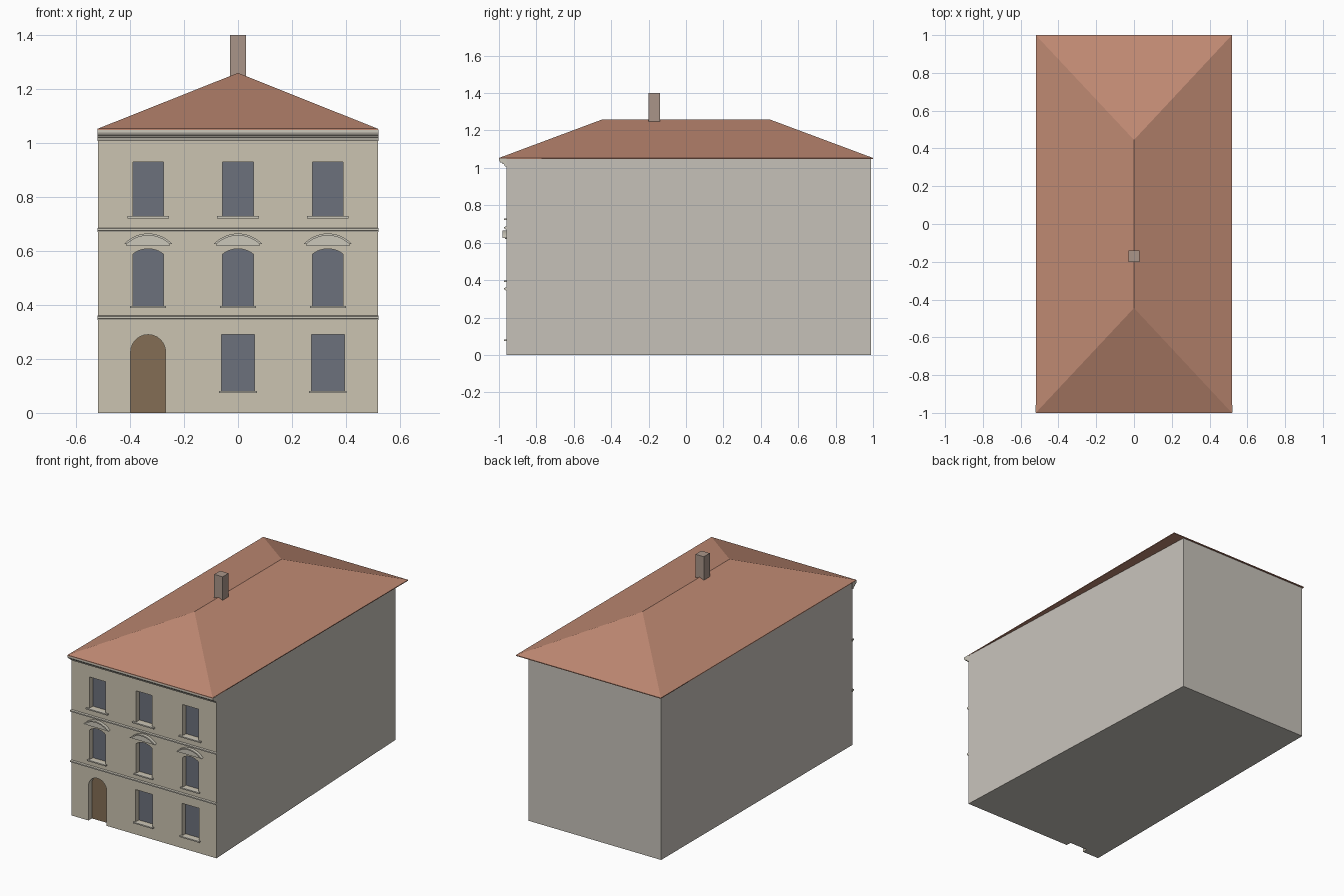
import bpy, bmesh, math
from mathutils import Vector

if "Cube" in bpy.data.objects:
    bpy.data.objects.remove(bpy.data.objects["Cube"])

FRONT, BACK, HALF, EAVE = -0.96, 0.99, 0.518, 1.05
COLS = (-0.333, 0.0, 0.333)


def mat(name, r, g, b):
    m = bpy.data.materials.new(name)
    m.diffuse_color = (r, g, b, 1)
    m.use_nodes = True
    m.node_tree.nodes["Principled BSDF"].inputs["Base Color"].default_value = m.diffuse_color
    return m


FACADE = mat("facade_plaster", 0.60, 0.55, 0.44)
SIDE = mat("side_plaster", 0.57, 0.54, 0.49)
TRIM = mat("trim_stone", 0.60, 0.57, 0.49)
TILE = mat("roof_tile", 0.52, 0.25, 0.17)
GLASS = mat("window_glass", 0.15, 0.165, 0.20)
WOOD = mat("door_wood", 0.23, 0.155, 0.09)
BRICK = mat("chimney_brick", 0.40, 0.30, 0.25)


def finish(name, bm, material):
    me = bpy.data.meshes.new(name)
    bm.to_mesh(me)
    bm.free()
    me.materials.append(material)
    ob = bpy.data.objects.new(name, me)
    bpy.context.collection.objects.link(ob)
    return ob


def prism(name, base, shift, material):
    """Closed solid: polygon swept along a vector."""
    bm = bmesh.new()
    f = bm.faces.new([bm.verts.new(p) for p in base])
    new = bmesh.ops.extrude_face_region(bm, geom=[f], use_keep_orig=True)["geom"]
    bmesh.ops.translate(bm, vec=shift, verts=[v for v in new if isinstance(v, bmesh.types.BMVert)])
    bmesh.ops.recalc_face_normals(bm, faces=bm.faces)
    return finish(name, bm, material)


def plate(name, pts, y0, y1, material):
    """(x, z) outline on the facade, given depth."""
    return prism(name, [(x, y0, z) for x, z in pts], (0, y1 - y0, 0), material)


def box(name, lo, hi, material):
    base = [(lo[0], lo[1]), (hi[0], lo[1]), (hi[0], hi[1]), (lo[0], hi[1])]
    return prism(name, [(x, y, lo[2]) for x, y in base], (0, 0, hi[2] - lo[2]), material)


def arc(cx, h, z, rise, n=12):
    """Points of a circular arch from right to left."""
    r = (h * h + rise * rise) / (2 * rise)
    a = math.asin(min(1, h / r))
    return [(cx + r * math.sin(a - 2 * a * i / n),
             z + rise - r + r * math.cos(a - 2 * a * i / n)) for i in range(n + 1)]


def opening(cx, h, z0, z1, rise=0):
    top = arc(cx, h, z1 - rise, rise) if rise else [(cx + h, z1), (cx - h, z1)]
    return [(cx - h, z0), (cx + h, z0)] + top


# Openings: (outline, sill half width, sill z)
windows = []
for cx in COLS:
    if cx >= 0:
        windows.append((opening(cx, 0.061, 0.08, 0.29), cx, 0.07, 0.074))
    windows.append((opening(cx, 0.057, 0.395, 0.608, 0.02), cx, 0.067, 0.389))
    windows.append((opening(cx, 0.057, 0.728, 0.93), cx, 0.077, 0.721))
door = opening(-0.333, 0.065, 0, 0.29, 0.0649)
DEPTH = 0.035

# Facade sheet with cut openings and reveals
bm = bmesh.new()


def loop(pts):
    vs = [bm.verts.new((x, FRONT, z)) for x, z in pts]
    return [bm.edges.new((a, b)) for a, b in zip(vs, vs[1:] + vs[:1])]


arch = door[2:]
outer = loop([(-HALF, 0), (door[0][0], 0)] + arch[::-1] + [(door[1][0], 0), (HALF, 0), (HALF, EAVE), (-HALF, EAVE)])
edges = list(outer)
reveal = outer[1:len(arch) + 2]
for w in windows:
    e = loop(w[0])
    edges += e
    reveal += e
bmesh.ops.triangle_fill(bm, use_beauty=True, edges=edges, normal=(0, -1, 0))
new = bmesh.ops.extrude_edge_only(bm, edges=reveal)["geom"]
bmesh.ops.translate(bm, vec=(0, DEPTH, 0), verts=[v for v in new if isinstance(v, bmesh.types.BMVert)])
bmesh.ops.recalc_face_normals(bm, faces=bm.faces)
if sum(f.normal.y * f.calc_area() for f in bm.faces) > 0:
    bmesh.ops.reverse_faces(bm, faces=bm.faces)
finish("facade", bm, FACADE)

# Side and back walls with floor; the right wall runs inward to the back
bm = bmesh.new()
plan = [(HALF, FRONT), (0.435, BACK), (-0.515, BACK), (-HALF, FRONT)]
lo = [bm.verts.new((x, y, 0)) for x, y in plan]
hi = [bm.verts.new((x, y, EAVE)) for x, y in plan]
for i in range(3):
    bm.faces.new((lo[i], lo[i + 1], hi[i + 1], hi[i]))
notch = [bm.verts.new((x, y, 0)) for x, y in ((-0.398, FRONT), (-0.398, FRONT + DEPTH),
                                            (-0.268, FRONT + DEPTH), (-0.268, FRONT))]
floor = bm.faces.new(lo + notch)
floor.normal_update()
if floor.normal.z > 0:
    floor.normal_flip()
finish("side_walls", bm, SIDE)


# Window panes and door leaf
def pane(name, pts, material):
    bm = bmesh.new()
    clean = [p for i, p in enumerate(pts) if (Vector(p) - Vector(pts[i - 1])).length > 1e-5]
    bm.faces.new([bm.verts.new((x, FRONT + DEPTH, z)) for x, z in clean])
    finish(name, bm, material)


pane("door", door, WOOD)
for pts, cx, h, z in windows:
    pane("window_pane", pts, GLASS)
    box("window_sill", (cx - h, FRONT - 0.012, z), (cx + h, FRONT + 0.01, z + 0.008), TRIM)

# Arched hoods over the middle windows
for cx in COLS:
    rim = arc(cx, 0.09, 0.625, 0.04, 16) + arc(cx, 0.08, 0.625, 0.032, 16)[::-1]
    plate("hood_rim", rim, FRONT - 0.02, FRONT, TRIM)
    field = [(cx - 0.08, 0.619), (cx + 0.08, 0.619)] + arc(cx, 0.08, 0.625, 0.032, 16)
    plate("hood_field", field, FRONT - 0.008, FRONT, TRIM)


# Moulded bands: (projection, z) profiles swept across the facade
def band(name, profile, h=0.521):
    pts = [(-h, FRONT + 0.001, profile[0][1])] + [(-h, FRONT - d, z) for d, z in profile]
    prism(name, pts + [(-h, FRONT + 0.001, profile[-1][1])], (2 * h, 0, 0), TRIM)


for z in (0.344, 0.67):
    band("belt_course", [(0.005, z), (0.005, z + 0.004), (0.012, z + 0.006), (0.012, z + 0.014), (0.004, z + 0.016)])
band("cornice", [(0.008, 1.008), (0.012, 1.02), (0.022, 1.022), (0.024, 1.028),
                 (0.034, 1.03), (0.039, 1.04), (0.039, EAVE)])

# Hipped roof with thin eave
bm = bmesh.new()
corners = [(-0.52, -1), (0.518, -1), (0.518, 1), (-0.52, 1)]
b = [bm.verts.new((x, y, EAVE - 0.002)) for x, y in corners]
t = [bm.verts.new((x, y, EAVE + 0.003)) for x, y in corners]
r0, r1 = bm.verts.new((0, -0.445, 1.26)), bm.verts.new((0, 0.445, 1.26))
bm.faces.new(b[::-1])
for i in range(4):
    j = (i + 1) % 4
    bm.faces.new((b[i], b[j], t[j], t[i]))
for f in ((t[0], t[1], r0), (t[1], t[2], r1, r0), (t[2], t[3], r1), (t[3], t[0], r0, r1)):
    bm.faces.new(f)
bmesh.ops.recalc_face_normals(bm, faces=bm.faces)
finish("roof", bm, TILE)

# Chimney on the ridge
box("chimney", (-0.03, -0.2, 1.245), (0.03, -0.14, 1.40), BRICK)
